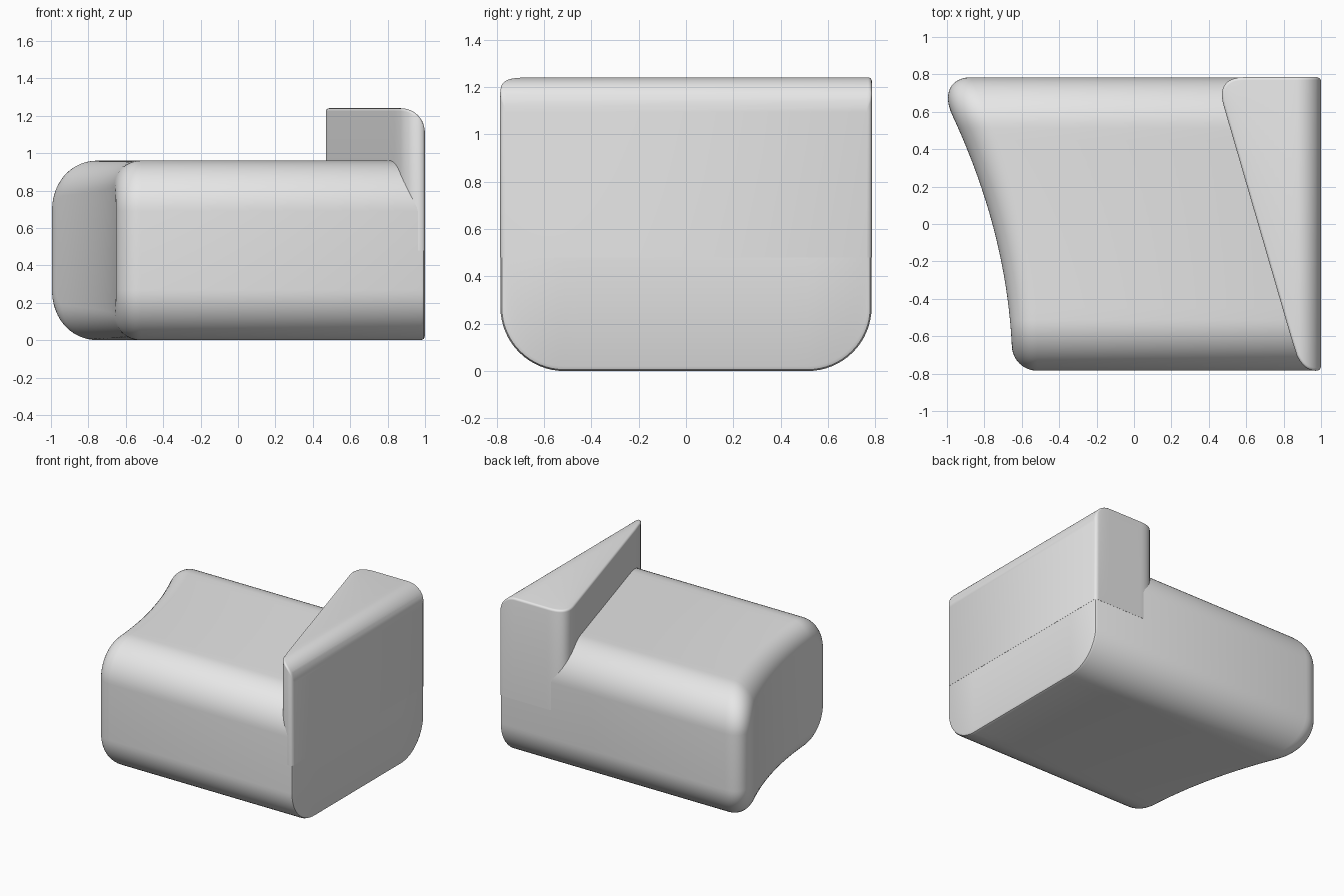
import bpy, bmesh, math

cube = bpy.data.objects.get("Cube")
if cube:
    bpy.data.objects.remove(cube)

# Single plain grey
grey = bpy.data.materials.new("light_grey")
grey.use_nodes = True
GREY = (0.8, 0.8, 0.8, 1)
grey.diffuse_color = GREY
grey.node_tree.nodes["Principled BSDF"].inputs["Base Color"].default_value = GREY


def loft(name, rings):
    """Skin closed rings; each ring is one chain plus its reversed opposite chain."""
    bm = bmesh.new()
    rows = [[bm.verts.new(p) for p in ring] for ring in rings]
    n = len(rows[0])
    for a, b in zip(rows, rows[1:]):
        for i in range(n):
            j = (i + 1) % n
            bm.faces.new((a[i], a[j], b[j], b[i]))
    for row in (rows[0], rows[-1]):
        for i in range(n // 2 - 1):
            bm.faces.new((row[i], row[i + 1], row[n - 2 - i], row[n - 1 - i]))
    bmesh.ops.recalc_face_normals(bm, faces=bm.faces)
    mesh = bpy.data.meshes.new(name)
    bm.to_mesh(mesh)
    bm.free()
    mesh.materials.append(grey)
    obj = bpy.data.objects.new(name, mesh)
    bpy.context.collection.objects.link(obj)
    bpy.ops.object.select_all(action="DESELECT")
    obj.select_set(True)
    bpy.context.view_layer.objects.active = obj
    bpy.ops.object.shade_smooth_by_angle(angle=math.radians(40))
    return obj


def bezier(p, c, q, t):
    return tuple((1 - t) ** 2 * a + 2 * t * (1 - t) * b + t * t * d
                 for a, b, d in zip(p, c, q))


def interp(chain, x):
    for (x0, y0), (x1, y1) in zip(chain, chain[1:]):
        if x0 <= x <= x1 and x1 > x0:
            return y0 + (y1 - y0) * (x - x0) / (x1 - x0)
    return chain[-1][1]


# Body: rounded bar along x with a concave, rounded left end
HALF, HEIGHT, RADIUS = 0.784, 0.96, 0.27
upper = []
for k in range(17):
    a = math.pi - math.pi / 2 * k / 16
    ny, nz = math.cos(a), math.sin(a)
    upper.append((RADIUS - HALF + RADIUS * ny, HEIGHT - RADIUS + RADIUS * nz, ny, nz))
flat = [((HALF - RADIUS) * (k / 8 - 1), HEIGHT, 0, 1) for k in range(1, 16)]
upper = upper + flat + [(-y, z, -ny, nz) for y, z, ny, nz in reversed(upper)]
section = upper + [(y, HEIGHT - z, ny, -nz) for y, z, ny, nz in reversed(upper)]


def end_x(y):
    return -0.757 - 0.27 * y - 0.17 * y * y


def left_ring(angle):
    ring = []
    for y, z, ny, nz in section:
        size = 0.165 + 0.045 * y
        inset = size * (1 - math.cos(angle))
        yy = y - ny * inset
        ring.append((end_x(yy) + size * (1 - math.sin(angle)), yy, z - nz * inset))
    return ring


def right_ring(x, inset):
    return [(x, y - ny * inset, z - nz * inset) for y, z, ny, nz in section]


rings = [left_ring(math.pi / 2 * k / 12) for k in range(12, -1, -1)]
rings += [right_ring(x, d) for x, d in ((0.979, 0), (0.993, 0.006), (0.999, 0.02))]
loft("body", rings)

# Wedge wall: tapering plan, rounded over along its outer top edge
heel = [bezier((0.48, 0.63), (0.435, 0.785), (0.595, 0.785), 0.2195 + 0.7805 * k / 24)
        for k in range(25)]
heel_in = [bezier((0.48, 0.63), (0.435, 0.785), (0.595, 0.785), 0.2195 * (1 - k / 8))
           for k in range(9)]
toe = [bezier((0.855, -0.66), (0.891, -0.785), (0.975, -0.785), k / 16) for k in range(17)]
front = heel_in + toe + [(0.992, -0.78), (1, -0.765)]
back = heel + [(0.98, 0.785), (0.994, 0.779), (1, 0.765)]
xs = [0.4703 + 0.4 * (k / 24) ** 2 for k in range(25)]
xs += [0.87 + 0.13 * math.sin(math.pi / 2 * k / 14) for k in range(1, 15)]
plan = [(x, interp(front, x)) for x in xs] + [(x, interp(back, x)) for x in reversed(xs)]


def top_z(x):
    return 1.11 + math.sqrt(max(0, 0.13 ** 2 - max(0, x - 0.87) ** 2))


def wall_ring(inset, drop, base=None):
    ring = []
    for i, (x, y) in enumerate(plan):
        (px, py), (qx, qy) = plan[i - 1], plan[(i + 1) % len(plan)]
        length = math.hypot(qx - px, qy - py)
        xx = x - inset * (qy - py) / length
        yy = y + inset * (qx - px) / length
        ring.append((xx, yy, top_z(xx) - drop if base is None else base))
    return ring


EDGE = 0.016
rings = [wall_ring(0, 0, 0.48)]
for k in range(5):
    a = math.pi / 2 * k / 4
    rings.append(wall_ring(EDGE * (1 - math.cos(a)), EDGE * (1 - math.sin(a))))
loft("wedge_wall", rings)
